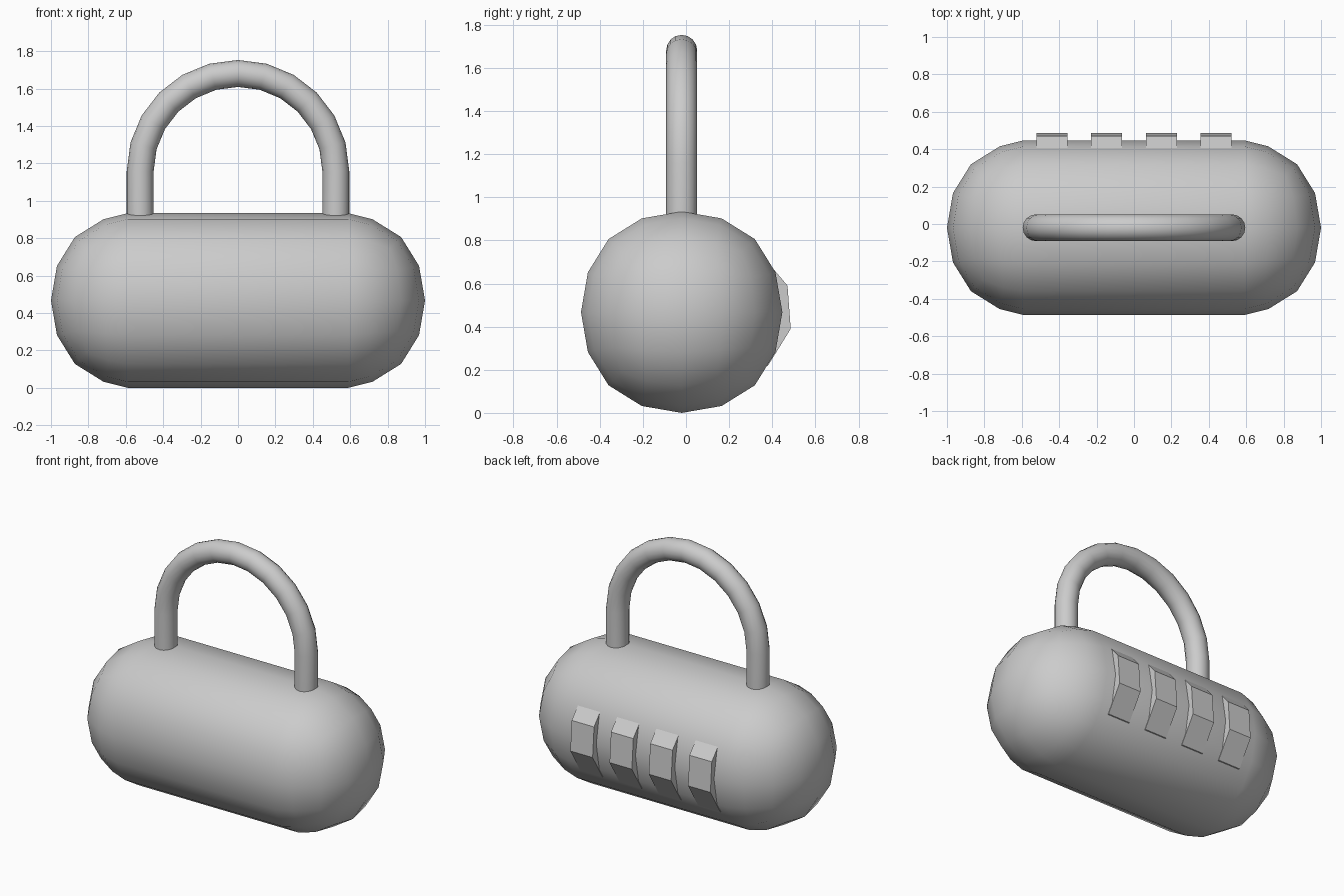
import bpy, bmesh, math
from mathutils import Vector, Matrix

if "Cube" in bpy.data.objects:
    bpy.data.objects.remove(bpy.data.objects["Cube"])

R = 0.467                      # body radius
CY, CZ = -0.02, 0.467          # body axis


def make_object(name, bm, smooth):
    bmesh.ops.recalc_face_normals(bm, faces=bm.faces)
    mesh = bpy.data.meshes.new(name)
    bm.to_mesh(mesh)
    bm.free()
    for p in mesh.polygons:
        p.use_smooth = smooth
    obj = bpy.data.objects.new(name, mesh)
    bpy.context.collection.objects.link(obj)
    return obj


# Body: rounded cube split at the middle and stretched into a capsule
bpy.ops.mesh.primitive_cube_add(size=2)
ball = bpy.context.object
sub = ball.modifiers.new("round", 'SUBSURF')
sub.levels = sub.render_levels = 2
bpy.context.view_layer.update()
bm = bmesh.new()
bm.from_object(ball, bpy.context.evaluated_depsgraph_get())
bpy.data.objects.remove(ball)
k = R / max(v.co.x for v in bm.verts)
bmesh.ops.scale(bm, vec=(k, k, k), verts=bm.verts)
bmesh.ops.delete(bm, geom=[v for v in bm.verts if v.co.x < -1e-4], context='VERTS')
for v in bm.verts:
    v.co.x = 0.59 if v.co.x < 1e-4 else v.co.x + 1 - R
rim = [e for e in bm.edges if e.is_boundary]
ext = bmesh.ops.extrude_edge_only(bm, edges=rim)["geom"]
for v in ext:
    if isinstance(v, bmesh.types.BMVert):
        v.co.x = 0
bmesh.ops.mirror(bm, geom=bm.verts[:] + bm.edges[:] + bm.faces[:],
                 axis='X', merge_dist=0.001)
# join the halves into one straight span
bmesh.ops.dissolve_edges(bm, edges=[e for e in bm.edges
                                    if all(abs(v.co.x) < 1e-4 for v in e.verts)],
                         use_verts=True)
bmesh.ops.translate(bm, vec=(0, CY, CZ), verts=bm.verts)
make_object("lock_body", bm, True)

# Shackle: round tube swept along a U-shaped path
ARC_R, TUBE_R, ARC_Z, SIDES, STEPS = 0.523, 0.072, 1.158, 16, 12
path = [(ARC_R, 0.85, 0)]
path += [(ARC_R * math.cos(a), ARC_Z + ARC_R * math.sin(a), a)
         for a in (math.pi * i / STEPS for i in range(STEPS + 1))]
path += [(-ARC_R, 0.85, math.pi)]
bm = bmesh.new()
rings = []
for x, z, a in path:
    out = Vector((math.cos(a), 0, math.sin(a)))
    ring = []
    for j in range(SIDES):
        t = 2 * math.pi * j / SIDES
        ring.append(bm.verts.new(Vector((x, CY, z)) + out * TUBE_R * math.cos(t)
                                 + Vector((0, TUBE_R * math.sin(t), 0))))
    rings.append(ring)
for a, b in zip(rings, rings[1:]):
    for j in range(SIDES):
        n = (j + 1) % SIDES
        bm.faces.new((a[j], a[n], b[n], b[j]))
make_object("shackle", bm, True)

# Number dials: ten-sided wheels poking out of the back
for i in range(4):
    bm = bmesh.new()
    bmesh.ops.create_cone(bm, cap_ends=True, segments=10, radius1=0.325,
                          radius2=0.325, depth=0.166)
    # axle along x, first corner turned to 22.3 degrees in the yz plane
    start = max(bm.verts, key=lambda v: v.co.y).co
    a0 = math.atan2(start.y, start.x)
    bm.transform(Matrix.Rotation(math.radians(22.3) - a0, 4, 'Z'))
    for v in bm.verts:
        x, y, z = v.co
        v.co = (z + (i - 1.5) * 0.2925, 0.17 + x, CZ + y)
    make_object("dial_%d" % (i + 1), bm, False)
